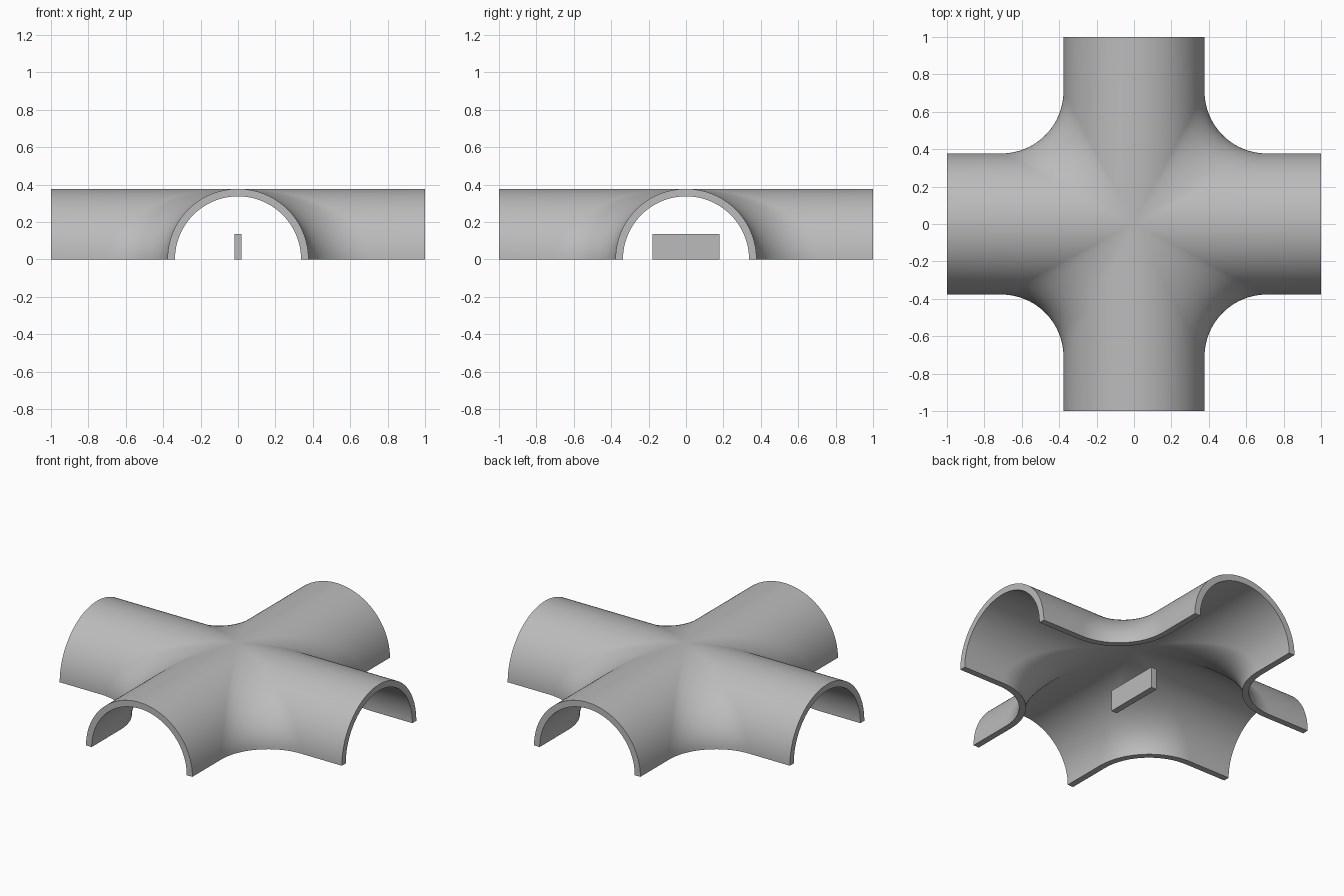
import bpy
import bmesh
from math import sin, cos, pi

cube = bpy.data.objects.get("Cube")
if cube:
    bpy.data.objects.remove(cube, do_unlink=True)

OUTER, INNER = 0.377, 0.337    # radii of the half pipe shell
ARM = 1.0                      # reach of each arm
BEND = 0.71                    # where the rounded corner begins at the base
LEVELS, ARC = 32, 24

grey = bpy.data.materials.new("plain_grey")
grey.use_nodes = True
grey.diffuse_color = (0.5, 0.5, 0.5, 1)
grey.node_tree.nodes["Principled BSDF"].inputs["Base Color"].default_value = (0.5, 0.5, 0.5, 1)


def finish(name, bm):
    bmesh.ops.recalc_face_normals(bm, faces=bm.faces)
    mesh = bpy.data.meshes.new(name)
    bm.to_mesh(mesh)
    bm.free()
    obj = bpy.data.objects.new(name, mesh)
    mesh.materials.append(grey)
    bpy.context.collection.objects.link(obj)
    return obj


def contour(radius, angle):
    """Plan line of one quadrant at one level: arm, rounded corner, arm."""
    c = cos(angle)
    points = [(ARM, radius * c)]
    for k in range(ARC + 1):
        a = pi / 2 * k / ARC
        points.append(((BEND - (BEND - radius) * sin(a)) * c,
                       (BEND - (BEND - radius) * cos(a)) * c))
    points.append((radius * c, ARM))
    return [(x, y, radius * sin(angle)) for x, y in points]


# Crossing shell: inside from crown to base, then outside from base to crown
angles = [pi / 2 * j / LEVELS for j in range(LEVELS + 1)]
rows = [contour(INNER, a) for a in reversed(angles)] + [contour(OUTER, a) for a in angles]
bm = bmesh.new()
for sx in (-1, 1):
    for sy in (-1, 1):
        grid = [[bm.verts.new((sx * x, sy * y, z)) for x, y, z in row] for row in rows]
        for low, high in zip(grid, grid[1:]):
            for i in range(len(low) - 1):
                bm.faces.new((low[i], low[i + 1], high[i + 1], high[i]))
        # Ring faces at the open ends of both arms
        for end in (0, -1):
            for j in range(LEVELS):
                bm.faces.new((grid[j][end], grid[j + 1][end],
                              grid[-2 - j][end], grid[-1 - j][end]))
bmesh.ops.remove_doubles(bm, verts=bm.verts, dist=1e-5)
shell = finish("crossing_shell", bm)

# Small upright plate under the crown
bm = bmesh.new()
bmesh.ops.create_cube(bm, size=1)
bmesh.ops.scale(bm, vec=(0.04, 0.36, 0.135), verts=bm.verts)
bmesh.ops.translate(bm, vec=(0, 0, 0.0675), verts=bm.verts)
finish("centre_plate", bm)

bpy.ops.object.select_all(action='DESELECT')
shell.select_set(True)
bpy.context.view_layer.objects.active = shell
bpy.ops.object.shade_smooth_by_angle(angle=0.6)
